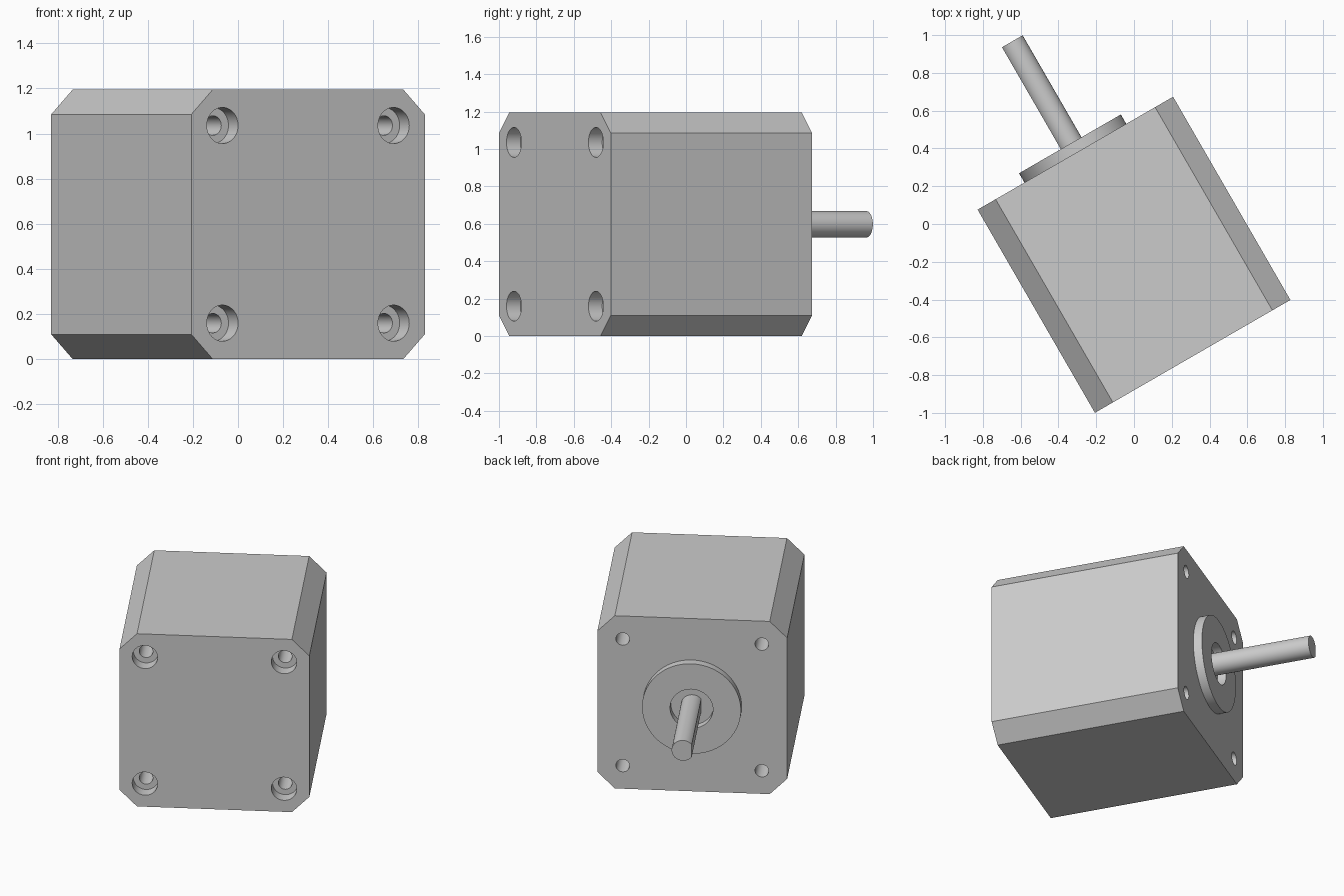
import bpy, bmesh, math
from mathutils import Matrix, Vector

cube = bpy.data.objects.get("Cube")
if cube:
    bpy.data.objects.remove(cube, do_unlink=True)

SIZE, LENGTH, CHAMFER = 1.195, 1.242, 0.11
HALF, FACE = SIZE / 2, LENGTH / 2
HOLE = 0.438                       # screw hole offset from the axis
BOSS_H, SHAFT_L, SHAFT_R, FLAT = 0.057, 0.68, 0.0705, 0.056

# The whole motor is turned 30 degrees about the vertical
PLACE = Matrix.Translation((0, -0.163, HALF)) @ Matrix.Rotation(math.radians(30), 4, 'Z')

grey = bpy.data.materials.new("light_grey")
grey.use_nodes = True
grey.diffuse_color = (0.6, 0.6, 0.6, 1)
grey.node_tree.nodes["Principled BSDF"].inputs["Base Color"].default_value = (0.6, 0.6, 0.6, 1)


def prism(name, outline, y0, y1):
    """Extrude an x/z outline along the motor axis."""
    bm = bmesh.new()
    face = bm.faces.new([bm.verts.new((x, y0, z)) for x, z in outline])
    out = bmesh.ops.extrude_face_region(bm, geom=[face])
    moved = [g for g in out["geom"] if isinstance(g, bmesh.types.BMVert)]
    bmesh.ops.translate(bm, verts=moved, vec=(0, y1 - y0, 0))
    bmesh.ops.recalc_face_normals(bm, faces=bm.faces)
    mesh = bpy.data.meshes.new(name)
    bm.to_mesh(mesh)
    bm.free()
    mesh.materials.append(grey)
    obj = bpy.data.objects.new(name, mesh)
    obj.matrix_world = PLACE
    bpy.context.collection.objects.link(obj)
    return obj


def circle(radius, cx=0, cz=0, sides=48):
    turns = [2 * math.pi * i / sides for i in range(sides)]
    return [(cx + radius * math.cos(a), cz + radius * math.sin(a)) for a in turns]


def select(obj):
    bpy.ops.object.select_all(action='DESELECT')
    obj.select_set(True)
    bpy.context.view_layer.objects.active = obj


def cut(obj, cutter):
    mod = obj.modifiers.new("cut", 'BOOLEAN')
    mod.operation, mod.solver, mod.object = 'DIFFERENCE', 'EXACT', cutter
    select(obj)
    bpy.ops.object.modifier_apply(modifier=mod.name)
    bpy.data.objects.remove(cutter, do_unlink=True)


# Square body with chamfered long edges
inner = HALF - CHAMFER
corners = [(HALF, -inner), (HALF, inner), (inner, HALF), (-inner, HALF),
           (-HALF, inner), (-HALF, -inner), (-inner, -HALF), (inner, -HALF)]
body = prism("motor_body", corners, -FACE, FACE)

# Through holes, counterbored at the head end
for sx in (-1, 1):
    for sz in (-1, 1):
        x, z = sx * HOLE, sz * HOLE
        cut(body, prism("counterbore", circle(0.08, x, z), -FACE - 0.1, -FACE + 0.085))
        cut(body, prism("screw_hole", circle(0.043, x, z), -FACE - 0.1, FACE + 0.1))

# Round pilot boss with a recess around the shaft
boss = prism("pilot_boss", circle(0.311, sides=96), FACE, FACE + BOSS_H)
cut(boss, prism("boss_recess", circle(0.135), FACE - 0.1, FACE + 0.2))

# Shaft with a flat along one side
profile = [(max(x, -FLAT), z) for x, z in circle(SHAFT_R)]
shaft = prism("shaft", profile, FACE - 0.02, FACE + SHAFT_L)
select(shaft)
bpy.ops.object.mode_set(mode='EDIT')
bpy.ops.mesh.select_all(action='SELECT')
bpy.ops.mesh.dissolve_limited(angle_limit=math.radians(1))
bpy.ops.object.mode_set(mode='OBJECT')

for obj in (body, boss, shaft):
    select(obj)
    bpy.ops.object.shade_smooth_by_angle(angle=math.radians(25))
